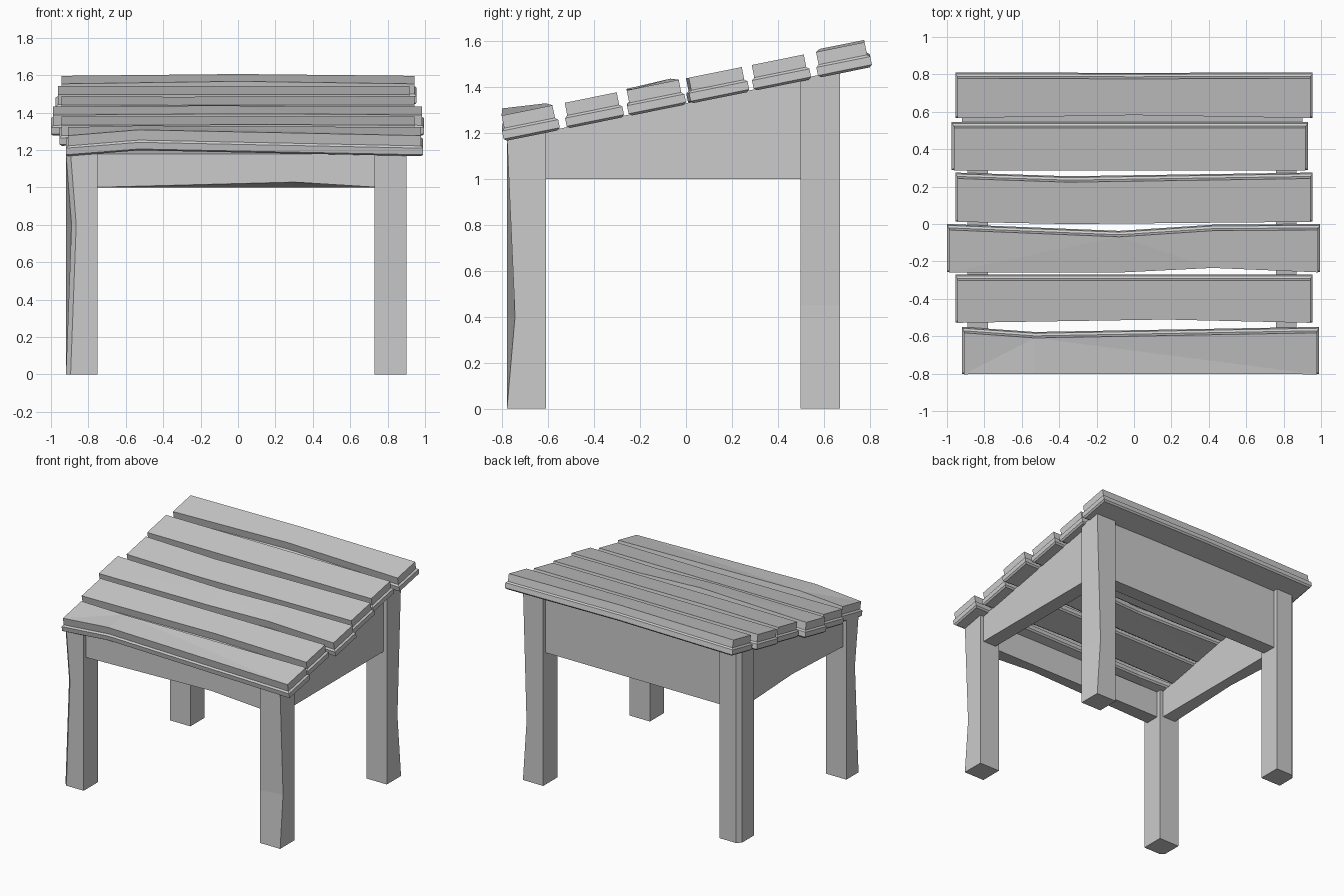
import bpy, bmesh, math

if "Cube" in bpy.data.objects:
    bpy.data.objects.remove(bpy.data.objects["Cube"])

SLOPE = 0.202
ANG = math.atan(SLOPE)


def under(y):
    """Height of the sloping underside of the planks."""
    return 1.165 + SLOPE * (y + 0.79)


def loft(name, rings):
    """Closed solid through rings of equal point count."""
    bm = bmesh.new()
    rows = [[bm.verts.new(p) for p in r] for r in rings]
    n = len(rows[0])
    for a, b in zip(rows, rows[1:]):
        for i in range(n):
            j = (i + 1) % n
            bm.faces.new((a[i], a[j], b[j], b[i]))
    bm.faces.new(rows[0][::-1])
    bm.faces.new(rows[-1])
    bmesh.ops.triangulate(bm, faces=[f for f in bm.faces if len(f.verts) > 4])
    bmesh.ops.recalc_face_normals(bm, faces=bm.faces)
    me = bpy.data.meshes.new(name)
    bm.to_mesh(me)
    bm.free()
    ob = bpy.data.objects.new(name, me)
    bpy.context.collection.objects.link(ob)
    return ob


# Planks: stepped slab with a thin lower rim; knots = (x, front shift, back shift, front lift, back lift)
def plank(name, x0, x1, ymin, ymax, knots=()):
    y0 = ymin + 0.012
    w = (ymax + 0.002 - y0) / math.cos(ANG)
    rings = []
    for v, inset in ((0, .012), (.01, 0), (.046, 0), (.056, .012), (.112, .012)):
        st = [(x0 + inset, 0, 0, 0, 0), *knots, (x1 - inset, 0, 0, 0, 0)]
        pts = [(s[0], inset + s[1], v + s[3]) for s in st]
        pts += [(s[0], w - inset + s[2], v + s[4]) for s in reversed(st)]
        rings.append([(x, y0 + u * math.cos(ANG) - h * math.sin(ANG),
                       under(y0) + u * math.sin(ANG) + h * math.cos(ANG)) for x, u, h in pts])
    loft(name, rings)


plank("plank_1", -.92, .99, -.805, -.55, [(-.53, .008, -.025, .03, .014)])
plank("plank_2", -.955, .955, -.53, -.27, [(.17, .018, 0, 0, 0)])
plank("plank_3", -1, .995, -.26, 0, [(-.08, 0, -.035, .006, .012), (.42, .024, -.004, 0, 0)])
plank("plank_4", -.955, .955, .01, .275, [(-.35, -.012, -.02, 0, 0)])
plank("plank_5", -.975, .93, .285, .545)
plank("plank_6", -.955, .955, .565, .81, [(0, .018, 0, .01, .01)])


# Legs: square posts with sloping tops, outer corner worn at one height
def leg(name, xo, xi, yo, yi, zb, dx, dy, chamfer=0.0):
    rings = []
    for t, z in ((0, 0), (1, zb), (0, None)):
        cx, cy = xo + dx * t, yo + dy * t
        sx = math.copysign(chamfer, xi - xo)
        sy = math.copysign(chamfer, yi - yo)
        pts = [(xi, yi), (xo, yi)]
        pts += [(cx, cy + sy), (cx + sx, cy)] if chamfer else [(cx, cy)]
        pts += [(xi, yo)]
        rings.append([(x, y, under(y) + .012 if z is None else z) for x, y in pts])
    loft(name, rings)


leg("front_right_leg", .90, .73, -.78, -.61, .40, 0, .035)
leg("front_left_leg", -.92, -.75, -.78, -.61, .80, .03, 0, .025)
leg("back_right_leg", .90, .73, .67, .50, .45, -.03, 0)
leg("back_left_leg", -.92, -.75, .67, .50, .60, 0, 0, .03)


# Aprons between the legs, tops meeting the slope
def cross_apron(name, ya, yb, knot_x, lift):
    rings = []
    for x, dz in ((-.77, 0), (knot_x, lift), (.75, 0)):
        rings.append([(x, ya, 1 + dz), (x, yb, 1), (x, yb, under(yb) + .006), (x, ya, under(ya) + .006)])
    loft(name, rings)


cross_apron("front_apron", -.75, -.64, .30, .028)
cross_apron("back_apron", .64, .53, 0, 0)


def side_apron(name, xa, xb, lift):
    rings = []
    for y, dz in ((-.63, 0), (.0, lift), (.52, 0)):
        top = under(y) + .006
        rings.append([(xa, y, 1 + dz), (xb, y, 1), (xb, y, top), (xa, y, top)])
    loft(name, rings)


side_apron("left_apron", -.89, -.78, .025)
side_apron("right_apron", .87, .76, 0)
